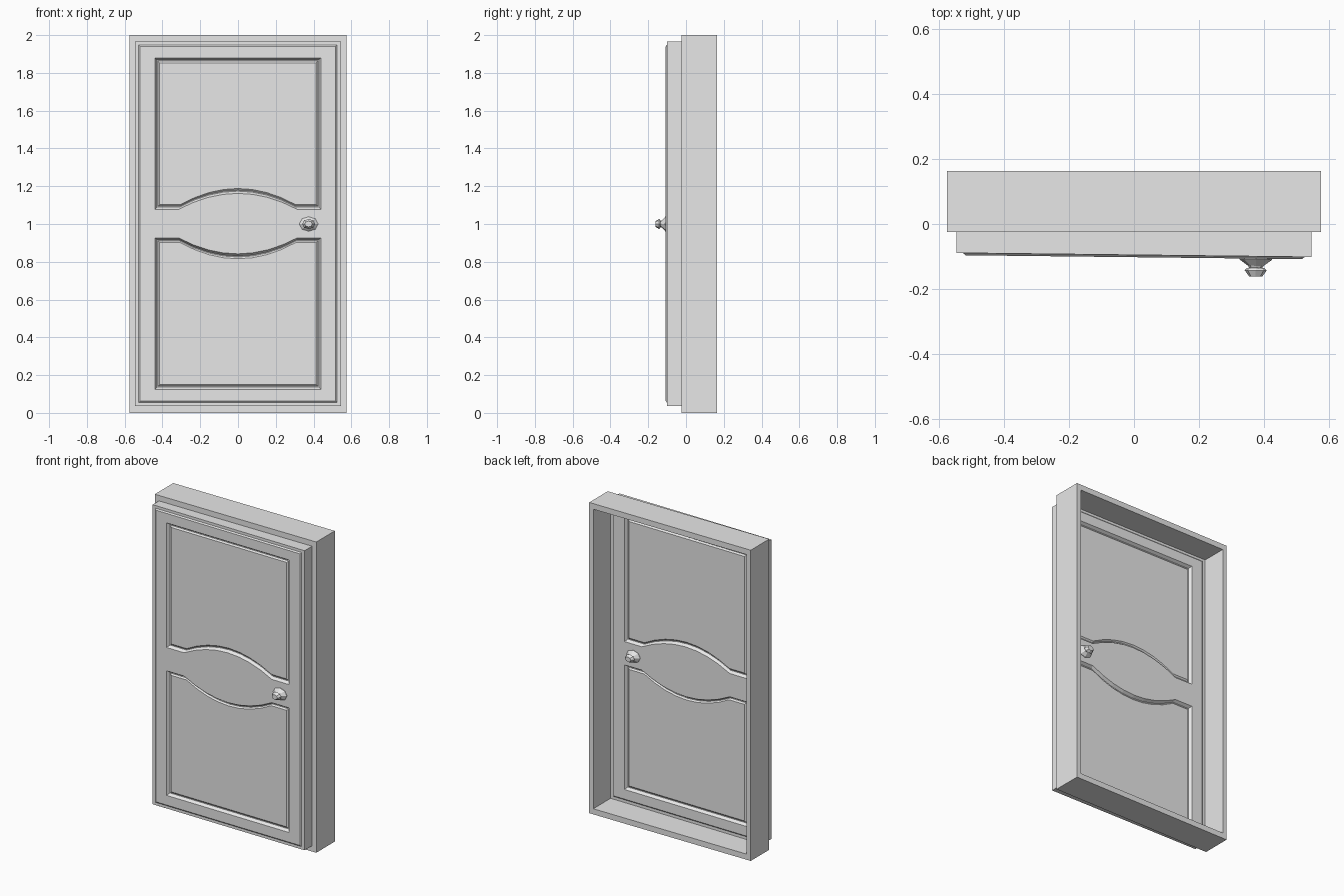
import bpy, bmesh, math
from mathutils import Matrix

cube = bpy.data.objects.get("Cube")
if cube:
    bpy.data.objects.remove(cube, do_unlink=True)

grey = bpy.data.materials.new("light_grey")
grey.use_nodes = True
grey.diffuse_color = (0.8, 0.8, 0.8, 1)
grey.node_tree.nodes["Principled BSDF"].inputs["Base Color"].default_value = (0.8, 0.8, 0.8, 1)

MID = 1.002                      # height of the door's middle
AJAR = Matrix.Translation((0, -0.05, 0)) @ Matrix.Rotation(-0.0115, 4, 'Z')


def finish(bm, name, matrix=None):
    bmesh.ops.recalc_face_normals(bm, faces=bm.faces)
    mesh = bpy.data.meshes.new(name)
    bm.to_mesh(mesh)
    bm.free()
    mesh.materials.append(grey)
    obj = bpy.data.objects.new(name, mesh)
    bpy.context.collection.objects.link(obj)
    if matrix:
        obj.matrix_world = matrix
    return obj


def ring(bm, points, y):
    return [bm.verts.new((x, y, z)) for x, z in points]


def bridge(bm, a, b):
    n = len(a)
    for i in range(n):
        j = (i + 1) % n
        bm.faces.new((a[i], a[j], b[j], b[i]))


def rect(half_x, low, high):
    return [(-half_x, low), (half_x, low), (half_x, high), (-half_x, high)]


def panel_outline(inset, side):
    """Panel with an arched edge towards the middle rail; side is 1 above, -1 below."""
    half_x, arch_x = 0.44 - inset, 0.315 - inset * 0.4
    near, far = 0.075 + inset, 0.877 - inset
    pts = [(-half_x, near)]
    for k in range(9):
        u = k / 4 - 1
        pts.append((arch_x * u, near + 0.085 * (1 - u * u)))
    pts += [(half_x, near), (half_x, far), (-half_x, far)]
    return [(x, MID + side * z) for x, z in pts]


# Hollow frame around the doorway
bm = bmesh.new()
loops = [ring(bm, rect(hx, m, 2 - m), y)
         for hx, m, y in ((0.575, 0, -0.025), (0.575, 0, 0.163),
                          (0.546, 0.036, 0.163), (0.546, 0.036, -0.025))]
for i in range(4):
    bridge(bm, loops[i], loops[(i + 1) % 4])
finish(bm, "door_frame")

# Door leaf, with a raised field and two grooved panels on each side
bm = bmesh.new()
rims = []
for s in (-1, 1):
    rim = ring(bm, rect(0.545, 0.037, 1.965), s * 0.045)
    foot = ring(bm, rect(0.525, 0.055, 1.948), s * 0.045)
    field = ring(bm, rect(0.517, 0.063, 1.94), s * 0.052)
    bridge(bm, rim, foot)
    bridge(bm, foot, field)
    rims.append(rim)
    borders = [field]
    for side in (1, -1):
        steps = [ring(bm, panel_outline(inset, side), s * depth)
                 for inset, depth in ((0, 0.052), (0.012, 0.034),
                                      (0.017, 0.034), (0.026, 0.042))]
        for a, b in zip(steps, steps[1:]):
            bridge(bm, a, b)
        bm.faces.new(steps[-1])
        borders.append(steps[0])
    # Stiles and rails fill the area between the field edge and both panels
    edges = []
    for loop in borders:
        for i, v in enumerate(loop):
            w = loop[(i + 1) % len(loop)]
            edges.append(bm.edges.get((v, w)) or bm.edges.new((v, w)))
    bmesh.ops.triangle_fill(bm, use_beauty=True, edges=edges)
bridge(bm, rims[0], rims[1])
finish(bm, "door_leaf", AJAR)

# Faceted knobs with a flared rosette, front and back
PROFILE = ((0.052, 0.05), (0.055, 0.05), (0.074, 0.024), (0.08, 0.02),
           (0.081, 0.027), (0.088, 0.034), (0.107, 0.02))
for s, name in ((-1, "front_knob"), (1, "back_knob")):
    bm = bmesh.new()
    rings = []
    for depth, radius in PROFILE:
        pts = [(0.375 + radius * math.cos(k * math.tau / 8),
                1 + 0.78 * radius * math.sin(k * math.tau / 8)) for k in range(8)]
        rings.append(ring(bm, pts, s * depth))
    for a, b in zip(rings, rings[1:]):
        bridge(bm, a, b)
    bm.faces.new(rings[0])
    bm.faces.new(rings[-1])
    finish(bm, name, AJAR)
